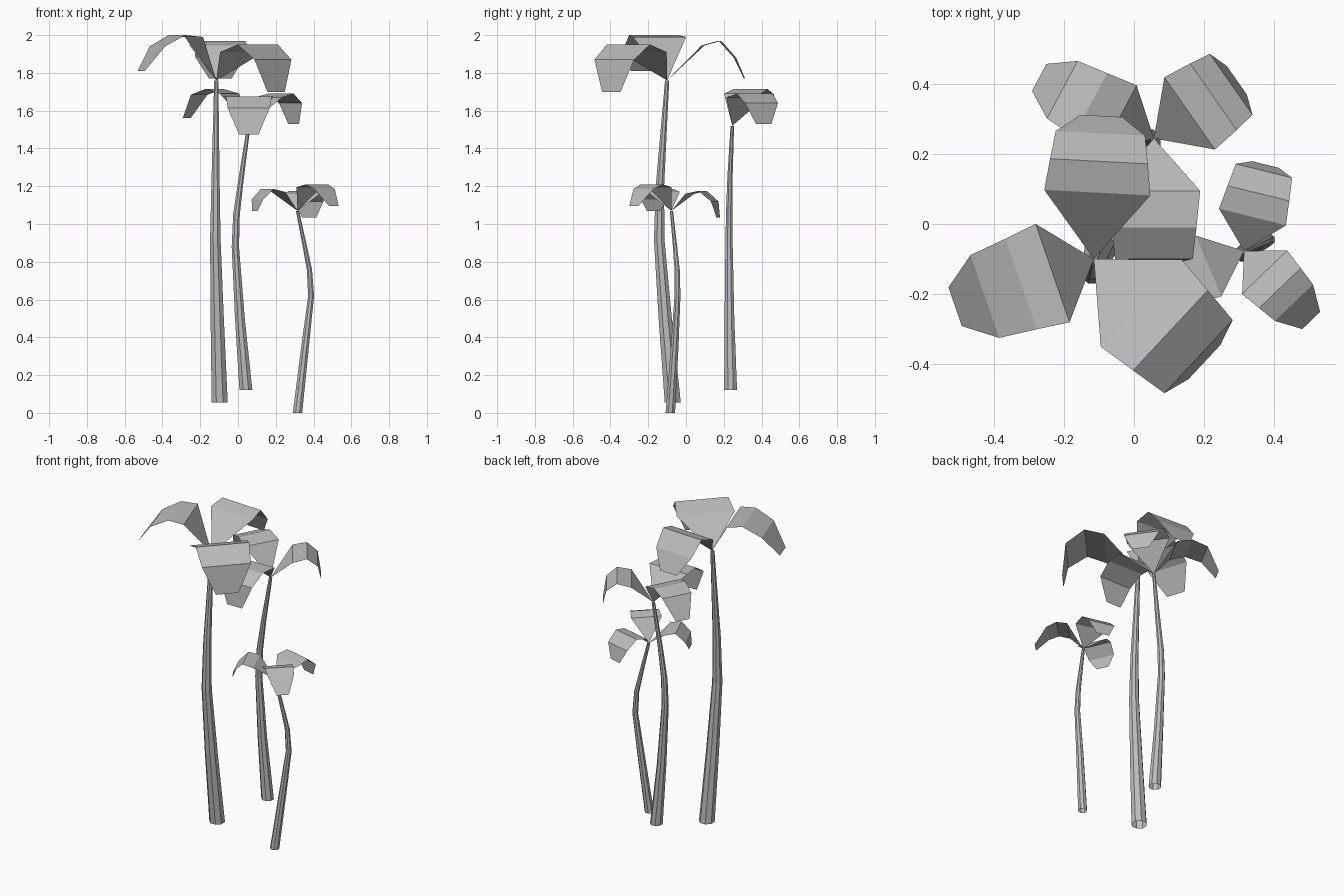
import bpy
import bmesh
from math import cos, sin, tau, radians
from mathutils import Vector

cube = bpy.data.objects.get("Cube")
if cube:
    bpy.data.objects.remove(cube, do_unlink=True)

# Single flat grey shared by trunks and leaves
grey = bpy.data.materials.new("plain grey")
grey.use_nodes = True
colour = (0.5, 0.5, 0.5, 1)
grey.diffuse_color = colour
grey.node_tree.nodes["Principled BSDF"].inputs["Base Color"].default_value = colour

SIDES = 8


def make_object(name, bm):
    mesh = bpy.data.meshes.new(name)
    bm.to_mesh(mesh)
    bm.free()
    mesh.materials.append(grey)
    obj = bpy.data.objects.new(name, mesh)
    bpy.context.collection.objects.link(obj)
    return obj


def make_trunk(name, stations):
    """Tapered tube through (x, y, z, radius) stations, open at the bottom."""
    bm = bmesh.new()
    rings = []
    for x, y, z, radius in stations:
        angles = [tau * (i + 0.5) / SIDES for i in range(SIDES)]
        rings.append([bm.verts.new((x + radius * cos(a), y + radius * sin(a), z))
                      for a in angles])
    for low, high in zip(rings, rings[1:]):
        for i in range(SIDES):
            j = (i + 1) % SIDES
            bm.faces.new((low[i], low[j], high[j], high[i]))
    bm.faces.new(rings[-1])
    make_object(name, bm)


def make_leaf(name, base, azimuth, profile, half_widths):
    """Folded sheet: a triangle at the stem, then bands that arch down to the tip."""
    angle = radians(azimuth)
    forward = Vector((cos(angle), sin(angle), 0))
    side = Vector((-sin(angle), cos(angle), 0))
    bm = bmesh.new()
    root = bm.verts.new(base)
    pairs = []
    for (reach, rise), half in zip(profile, half_widths):
        middle = Vector(base) + forward * reach + Vector((0, 0, rise))
        pairs.append((bm.verts.new(middle - side * half),
                      bm.verts.new(middle + side * half)))
    bm.faces.new((root, *pairs[0]))
    for (a, b), (c, d) in zip(pairs, pairs[1:]):
        bm.faces.new((a, c, d, b))
    make_object(name, bm)


# Trunk stations from the ground up
trunks = {
    "tall": [(-.097, -.07, .055, .046), (-.11, -.11, .5, .038),
             (-.12, -.142, .92, .03), (-.119, -.138, 1.2, .024),
             (-.115, -.1, 1.76, .012)],
    "middle": [(.042, .236, .12, .037), (.01, .23, .5, .028),
               (-.014, .228, .88, .021), (-.008, .229, 1.05, .019),
               (.018, .233, 1.25, .015), (.057, .245, 1.52, .01)],
    "short": [(.315, -.083, 0, .027), (.355, -.06, .35, .022),
              (.387, -.045, .62, .017), (.378, -.047, .76, .015),
              (.35, -.06, .9, .012), (.315, -.077, 1.07, .009)],
}

# Leaves of each tree: azimuth, size of the width, arch as (reach, rise)
leaves = {
    "tall": [
        (87, 1.0, [(.19, .185), (.28, .21), (.36, .12), (.41, .01)]),
        (199, .98, [(.125, .23), (.22, .24), (.33, .18), (.42, .05)]),
        (317, 1.12, [(.186, .15), (.3, .19), (.41, .11), (.433, -.06)])],
    "middle": [
        (35, .83, [(.125, .15), (.208, .17), (.27, .12), (.29, .01)]),
        (152, .73, [(.115, .17), (.206, .195), (.297, .165), (.372, .04)]),
        (270, .87, [(.15, .155), (.255, .155), (.345, .095), (.36, -.045)])],
    "short": [
        (76, .65, [(.1, .09), (.17, .105), (.236, .05), (.255, -.035)]),
        (314, .59, [(.085, .125), (.148, .14), (.206, .115), (.277, .025)]),
        (203, .62, [(.11, .1), (.175, .115), (.23, .06), (.245, 0)])],
}
leaf_outline = (.152, .14, .128, .06)

# Build the three trees
for tree, stations in trunks.items():
    make_trunk(tree + "_trunk", stations)
    crown = stations[-1][:3]
    for number, (azimuth, size, arch) in enumerate(leaves[tree], start=1):
        widths = [w * size for w in leaf_outline]
        make_leaf(f"{tree}_leaf_{number}", crown, azimuth, arch, widths)
